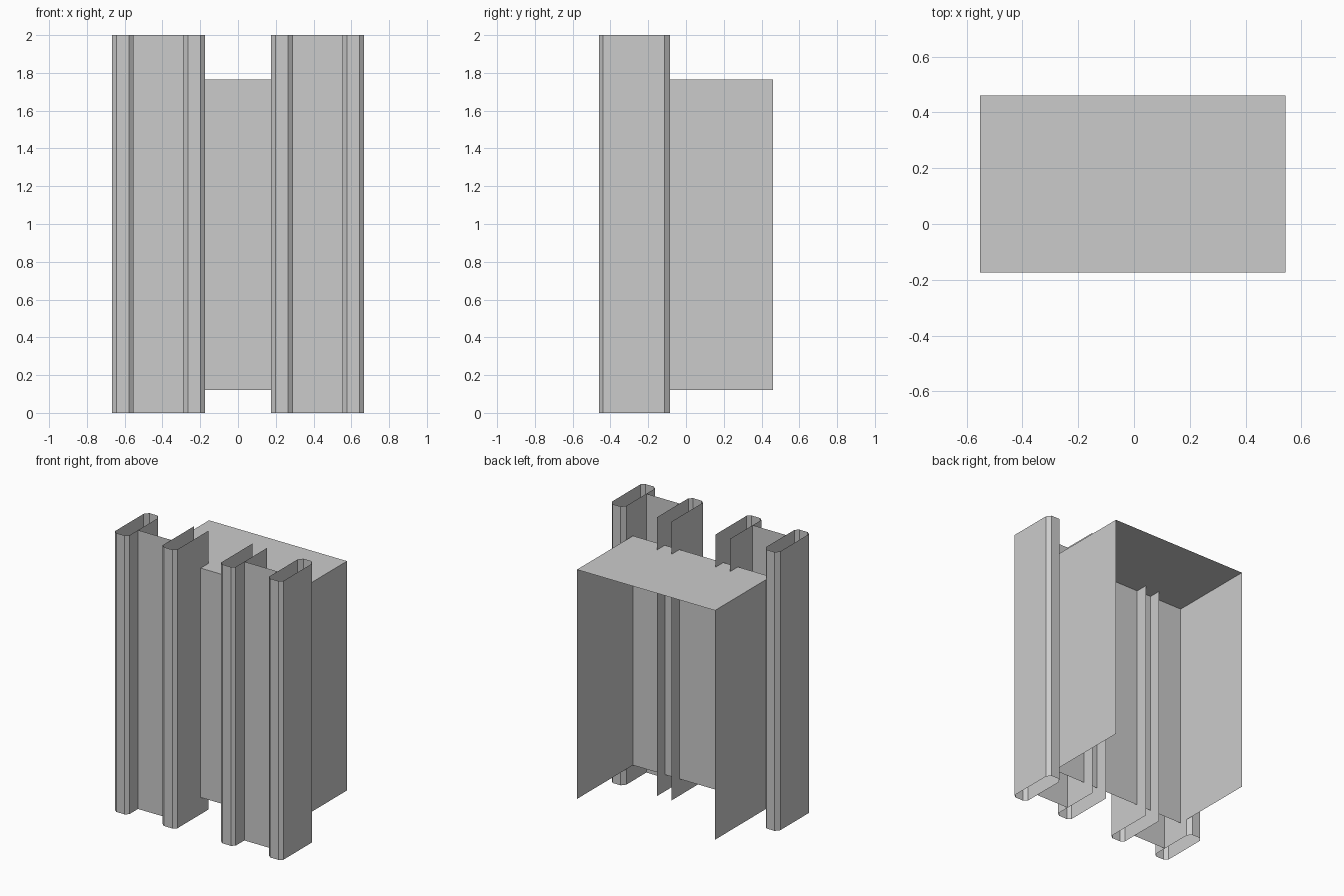
import bpy, bmesh

if "Cube" in bpy.data.objects:
    bpy.data.objects.remove(bpy.data.objects["Cube"])

H = 2.0                               # rail height
FRONT, BACK, WEB = -0.46, -0.085, -0.342
OUT0, OUT1, IN0, IN1 = -0.668, -0.554, -0.29, -0.174   # wall positions, left side
C, CF, CB = 0.024, 0.02, 0.03         # corner chamfers: sideways, front, back


def add_sheet(name, points, z0, z1, closed=False, lid=False, mirror=False):
    """Thin upright sheet along a plan profile, optionally topped and mirrored."""
    bm = bmesh.new()
    low = [bm.verts.new((x, y, z0)) for x, y in points]
    high = [bm.verts.new((x, y, z1)) for x, y in points]
    n = len(points)
    for i in range(n if closed else n - 1):
        j = (i + 1) % n
        bm.faces.new((low[i], low[j], high[j], high[i]))
    if lid:
        bm.faces.new(high)
    bmesh.ops.recalc_face_normals(bm, faces=bm.faces)
    mesh = bpy.data.meshes.new(name)
    bm.to_mesh(mesh)
    bm.free()
    obj = bpy.data.objects.new(name, mesh)
    bpy.context.collection.objects.link(obj)
    if mirror:
        obj.modifiers.new("Mirror", 'MIRROR').use_mirror_merge = False
    return obj


def nose(x0, x1):
    """Chamfered front of a rail, from left wall to right wall."""
    return [(x0, FRONT + CF), (x0 + C, FRONT), (x1 - C, FRONT), (x1, FRONT + CF)]


# Outer rails: closed tubes with chamfered corners
tail = [(OUT1, BACK - CB), (OUT1 - C, BACK), (OUT0 + C, BACK), (OUT0, BACK - CB)]
add_sheet("outer_rail", nose(OUT0, OUT1) + tail, 0, H, closed=True, mirror=True)

# Inner rails: channels open at the back
add_sheet("inner_rail", [(IN0, BACK)] + nose(IN0, IN1) + [(IN1, BACK)], 0, H, mirror=True)

# Recessed web joining each pair of rails
add_sheet("web", [(OUT1, WEB), (IN0, WEB)], 0, H, mirror=True)

# Housing: sides, front and top, open at the back and bottom
L, R, F, B = -0.552, 0.543, -0.174, 0.46
add_sheet("housing", [(L, B), (L, F), (R, F), (R, B)], 0.12, 1.765, lid=True)
